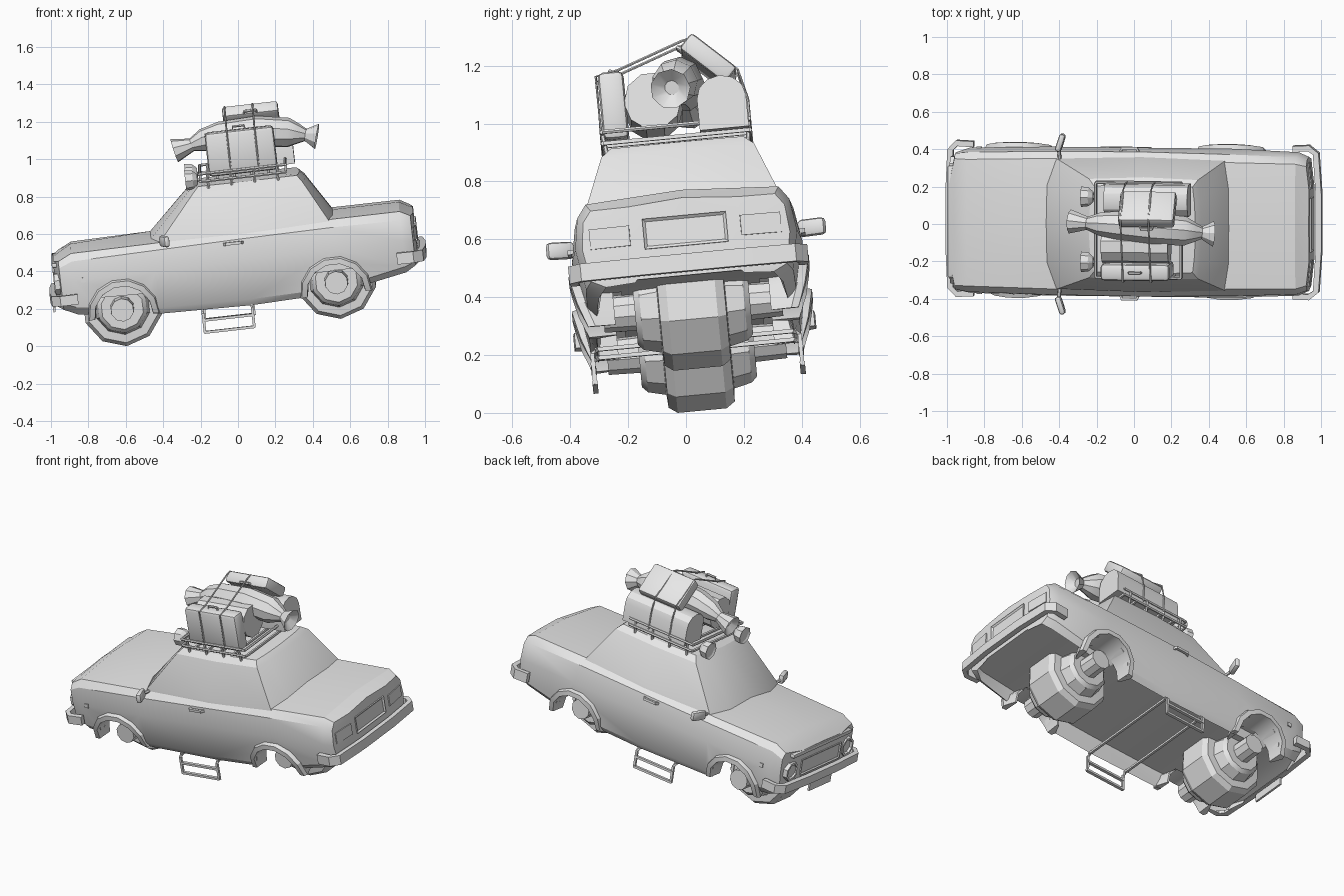
import bpy, bmesh
from math import sin, cos, pi, radians
from mathutils import Vector, Matrix

if "Cube" in bpy.data.objects:
    bpy.data.objects.remove(bpy.data.objects["Cube"])

grey = bpy.data.materials.new("plain_grey")
grey.use_nodes = True
grey.diffuse_color = (0.8, 0.8, 0.8, 1)
grey.node_tree.nodes["Principled BSDF"].inputs["Base Color"].default_value = (0.8, 0.8, 0.8, 1)

# The car is modelled level, nose to -x, then tipped by this pose
POSE = (Matrix.Translation((0, 0.06, 0)) @ Matrix.Rotation(radians(5.4), 4, 'X')
        @ Matrix.Rotation(radians(-6.5), 4, 'Y'))
parts = []


def finish(name, bm):
    bmesh.ops.recalc_face_normals(bm, faces=bm.faces)
    mesh = bpy.data.meshes.new(name)
    bm.to_mesh(mesh)
    bm.free()
    mesh.materials.append(grey)
    obj = bpy.data.objects.new(name, mesh)
    bpy.context.collection.objects.link(obj)
    obj.matrix_world = POSE
    parts.append(obj)
    return obj


def loft(name, rings):
    bm = bmesh.new()
    rows = [[bm.verts.new(p) for p in ring] for ring in rings]
    n = len(rows[0])
    for a, b in zip(rows, rows[1:]):
        for i in range(n):
            bm.faces.new((a[i], a[(i + 1) % n], b[(i + 1) % n], b[i]))
    bm.faces.new(rows[0])
    bm.faces.new(rows[-1])
    return finish(name, bm)


def tube(name, path, radii, sides=6, high=None, turn=0.0):
    """Sweep a regular section along a path; high stretches it upward."""
    path = [Vector(p) for p in path]
    if not isinstance(radii, (list, tuple)):
        radii = [radii] * len(path)
    rings, last = [], None
    for i, p in enumerate(path):
        t = (path[min(i + 1, len(path) - 1)] - path[max(i - 1, 0)]).normalized()
        if last and t.dot(last) < -0.5:
            t = -t
        last = t
        ref = Vector((1, 0, 0)) if abs(t.z) > 0.95 else Vector((0, 0, 1))
        side = t.cross(ref).normalized()
        up = side.cross(t)
        rings.append([p + side * radii[i] * cos(turn + 2 * pi * k / sides)
                      + up * (high or radii[i]) * sin(turn + 2 * pi * k / sides)
                      for k in range(sides)])
    return loft(name, rings)


def box(name, loc, size, bevel=0.0, rot=(0, 0, 0), inset=0.0, face=None):
    bm = bmesh.new()
    bmesh.ops.create_cube(bm, size=1)
    bmesh.ops.scale(bm, vec=size, verts=bm.verts)
    if bevel:
        bmesh.ops.bevel(bm, geom=bm.edges[:], offset=bevel, segments=2, affect='EDGES', profile=0.5)
    if inset:
        bm.normal_update()
        f = max(bm.faces, key=lambda q: q.normal.dot(Vector(face)))
        bmesh.ops.inset_region(bm, faces=[f], thickness=inset, depth=-inset * 0.6)
    for i, axis in enumerate("XYZ"):
        bmesh.ops.rotate(bm, verts=bm.verts, matrix=Matrix.Rotation(radians(rot[i]), 3, axis))
    bmesh.ops.translate(bm, verts=bm.verts, vec=loc)
    return finish(name, bm)


def mirrored(half):
    return half + [(x, -y, z) for x, y, z in reversed(half) if y > 0]


# Lower body: recessed floor, sill lip, sill, waist, shoulder and deck edge at each station
def station(u, *yz):
    return mirrored([(u, y, z) for y, z in yz])


body = loft("body", [
    station(-0.932, (0.19, 0.345), (0.2, 0.33), (0.22, 0.36), (0.22, 0.47), (0.22, 0.545), (0.2, 0.575), (0, 0.58)),
    station(-0.902, (0.28, 0.35), (0.3, 0.32), (0.35, 0.36), (0.365, 0.47), (0.365, 0.55), (0.34, 0.585), (0, 0.60)),
    station(-0.83, (0.3, 0.36), (0.33, 0.29), (0.365, 0.33), (0.39, 0.475), (0.375, 0.58), (0.34, 0.62), (0, 0.64)),
    station(-0.39, (0.325, 0.35), (0.34, 0.245), (0.365, 0.28), (0.4, 0.48), (0.385, 0.59), (0.35, 0.625), (0, 0.66)),
    station(0.1, (0.325, 0.35), (0.34, 0.235), (0.365, 0.27), (0.4, 0.485), (0.388, 0.6), (0.35, 0.635), (0, 0.66)),
    station(0.58, (0.325, 0.36), (0.34, 0.25), (0.365, 0.28), (0.4, 0.49), (0.38, 0.605), (0.34, 0.645), (0, 0.665)),
    station(0.94, (0.3, 0.365), (0.32, 0.315), (0.36, 0.35), (0.385, 0.49), (0.368, 0.6), (0.335, 0.645), (0, 0.665)),
    station(0.995, (0.28, 0.36), (0.29, 0.345), (0.34, 0.37), (0.36, 0.48), (0.35, 0.575), (0.32, 0.615), (0, 0.635)),
    station(1.01, (0.18, 0.36), (0.19, 0.35), (0.2, 0.37), (0.2, 0.48), (0.2, 0.58), (0.19, 0.615), (0, 0.63))])


# Cabin with raked, bowed screens
def level(z, front, rear, y, bow):
    return mirrored([(front - bow, 0, z), (front - bow * 0.7, y * 0.6, z), (front, y, z),
                     ((front + rear) / 2, y + 0.012, z), (rear, y, z),
                     (rear + bow * 0.35, y * 0.6, z), (rear + bow * 0.5, 0, z)])


loft("cabin", [level(0.59, -0.365, 0.585, 0.355, 0.08), level(0.64, -0.34, 0.56, 0.348, 0.08),
               level(0.86, -0.145, 0.44, 0.265, 0.04), level(0.89, -0.115, 0.415, 0.23, 0.03),
               level(0.902, 0.02, 0.32, 0.12, 0.02)])

# Wheel arches, cut into the body and edged with flares that follow its sides
for end, u, w in (("front", -0.585, 0.265), ("rear", 0.556, 0.256)):
    for s, hand in ((1, "left"), (-1, "right")):
        cutter = tube(f"{end}_{hand}_arch_cutter", [(u, s * 0.24, w), (u, s * 0.5, w)], 0.16, 10)
        parts.remove(cutter)
        cutter.hide_render = cutter.hide_viewport = True
        cut = body.modifiers.new("arch", 'BOOLEAN')
        cut.object, cut.operation, cut.solver = cutter, 'DIFFERENCE', 'EXACT'
        rings = []
        for k in range(8):
            a = radians(-4 + 188 * k / 7)
            out = 0.365 + 0.053 * max(sin(a), 0) ** 0.6
            rings.append([(u + r * cos(a), s * y, w + r * sin(a))
                          for r, y in ((0.153, 0.27), (0.165, 0.27), (0.195, out - 0.025),
                                       (0.187, out), (0.157, out))])
        loft(f"{end}_{hand}_flare", rings)

# Stepped wheel drums with a stub axle on either side
drum = [(0.31, 0.062), (0.2, 0.065), (0.2, 0.115), (0.18, 0.135), (0.118, 0.15), (0.115, 0.195), (0.085, 0.216)]
drum = drum + [(-y, r) for y, r in reversed(drum)]
for end, u, w in (("front", -0.592, 0.284), ("rear", 0.562, 0.3)):
    tube(f"{end}_wheel", [(u, y, w) for y, r in drum], [r for y, r in drum], 10, turn=pi / 10)


# Bumpers, number plates, lamps
def bumper(name, half, z, high):
    path = half + [(u, -y) for u, y in reversed(half)]
    tube(name, [(u, y, z) for u, y in path], 0.022, 4, high=high, turn=pi / 4)


bumper("front_bumper", [(-0.82, 0.4), (-0.91, 0.405), (-0.945, 0.37), (-0.955, 0.15)], 0.378, 0.038)
bumper("rear_bumper", [(0.9, 0.395), (0.985, 0.4), (1.025, 0.37), (1.04, 0.15)], 0.4, 0.043)
box("front_number_plate", (-0.955, 0, 0.32), (0.012, 0.22, 0.05))
box("rear_number_panel", (1.006, 0, 0.515), (0.025, 0.29, 0.105), inset=0.014, face=(1, 0, 0))
box("grille", (-0.93, 0, 0.465), (0.02, 0.4, 0.1), inset=0.012, face=(-1, 0, 0))
box("bonnet_lip", (-0.92, 0, 0.562), (0.04, 0.6, 0.025), bevel=0.006)
for u in (-0.165, 0.1):
    box("step_cross_bar", (u, 0, 0.235), (0.014, 0.7, 0.014))
for s, hand in ((1, "left"), (-1, "right")):
    tube(f"{hand}_headlamp", [(-0.88, s * 0.285, 0.46), (-0.935, s * 0.285, 0.46), (-0.935, s * 0.285, 0.46),
                              (-0.92, s * 0.285, 0.46)], [0.062, 0.06, 0.046, 0.044], 8, turn=pi / 8)
    box(f"{hand}_tail_lamp", (1.004, s * 0.262, 0.515), (0.012, 0.14, 0.07), rot=(0, 0, s * 6))
    box(f"{hand}_side_marker", (-0.78, s * 0.388, 0.476), (0.025, 0.016, 0.025))
    # Door handle and wing mirror
    tube(f"{hand}_door_handle", [(-0.01, s * 0.38, 0.58), (0, s * 0.405, 0.582), (0.08, s * 0.405, 0.582),
                                 (0.09, s * 0.38, 0.58)], 0.011, 4, turn=pi / 4)
    tube(f"{hand}_mirror_arm", [(-0.33, s * 0.35, 0.625), (-0.335, s * 0.41, 0.635)], 0.01)
    box(f"{hand}_mirror", (-0.325, s * 0.437, 0.637), (0.034, 0.1, 0.06), bevel=0.015, rot=(0, 0, -s * 18))
    # Side step hanging below the sill
    y = s * 0.36
    for u in (-0.165, 0.1):
        tube(f"{hand}_step_post", [(u, y - s * 0.02, 0.235), (u, y, 0.222), (u, y, 0.115)], 0.01, 4, turn=pi / 4)
    for w in (0.12, 0.185):
        box(f"{hand}_step_bar", (-0.032, y, w), (0.27, 0.018, 0.014))
    # Roof rack side with posts, and its spotlight
    for w in (0.917, 0.957):
        tube(f"{hand}_rack_rail", [(-0.1, s * 0.255, w), (0.36, s * 0.255, w)], 0.008)
    for k in range(4):
        u = -0.06 + 0.125 * k
        tube(f"{hand}_rack_post", [(u, s * 0.242, 0.862), (u, s * 0.255, 0.957)], 0.008)
    tube(f"{hand}_spotlight", [(-0.115, s * 0.175, 0.925), (-0.14, s * 0.175, 0.925), (-0.18, s * 0.175, 0.925),
                               (-0.172, s * 0.175, 0.925)], [0.028, 0.05, 0.055, 0.042], 8)
    tube(f"{hand}_spotlight_stalk", [(-0.15, s * 0.175, 0.92), (-0.1, s * 0.175, 0.92)], 0.012)

# Rack ends and slats
for k in range(6):
    u = -0.1 + 0.092 * k
    tube("rack_slat", [(u, -0.255, 0.917), (u, 0.255, 0.917)], 0.009, 4, turn=pi / 4)
for u in (-0.1, 0.36):
    tube("rack_end_rail", [(u, -0.255, 0.957), (u, 0.255, 0.957)], 0.008)

# Luggage: two suitcases, a domed trunk, a bedroll and a wrapped bundle
box("upright_suitcase", (0.135, -0.207, 1.052), (0.37, 0.09, 0.235), bevel=0.02)
tube("upright_suitcase_handle", [(0.1, -0.207, 1.162), (0.105, -0.207, 1.187), (0.165, -0.207, 1.187),
                                 (0.17, -0.207, 1.162)], 0.007)
box("top_suitcase", (0.205, 0.135, 1.181), (0.3, 0.2, 0.07), bevel=0.014, rot=(-43, 0, 0))
tube("top_suitcase_handle", [(0.17, 0.053, 1.225), (0.175, 0.035, 1.239), (0.235, 0.035, 1.239),
                             (0.24, 0.053, 1.225)], 0.008)
dome = [(0.085, 0.925), (0.085, 1.035)] + [(0.085 * cos(a), 1.035 + 0.075 * sin(a)) for a in
                                          [pi * k / 6 for k in range(1, 6)]] + [(-0.085, 1.035), (-0.085, 0.925)]
loft("domed_trunk", [[(u, 0.168 + y, w) for y, w in dome] for u in (-0.04, 0.41)])
tube("bedroll", [(-0.05, -0.07, 1.055), (0.31, -0.07, 1.055)], 0.1, 10)
bundle = [(-0.19, 0.05, 1.076, 0.025), (-0.222, 0.054, 1.068, 0.066), (-0.126, 0.048, 1.09, 0.036),
          (-0.063, 0.046, 1.108, 0.062), (0.03, 0.042, 1.122, 0.076), (0.23, 0.026, 1.124, 0.084),
          (0.395, 0.012, 1.1, 0.08), (0.445, 0.006, 1.088, 0.055), (0.485, 0.002, 1.078, 0.034),
          (0.544, -0.005, 1.063, 0.07), (0.51, 0, 1.071, 0.025)]
tube("wrapped_bundle", [b[:3] for b in bundle], [b[3] for b in bundle], 9)

# Ropes tied over the load
for u in (0.07, 0.22):
    tube("rope", [(u, -0.252, 0.94), (u, -0.258, 0.97), (u, -0.258, 1.167), (u, -0.18, 1.182), (u, 0.048, 1.262),
                  (u, 0.083, 1.27), (u, 0.233, 1.145), (u, 0.258, 1.04), (u, 0.258, 0.94)], 0.005)

# Stand the whole model on the ground and smooth the shading
bpy.context.view_layer.update()
points = [o.matrix_world @ v.co for o in parts for v in o.data.vertices]
xs, ys, zs = ([p[i] for p in points] for i in range(3))
shift = Matrix.Translation((-(min(xs) + max(xs)) / 2, -(min(ys) + max(ys)) / 2, -min(zs)))
for obj in [o for o in bpy.data.objects if o in parts or o.name.endswith("cutter")]:
    obj.matrix_world = shift @ obj.matrix_world
bpy.ops.object.select_all(action='DESELECT')
for obj in parts:
    obj.select_set(True)
bpy.context.view_layer.objects.active = body
bpy.ops.object.shade_smooth_by_angle(angle=radians(28))
